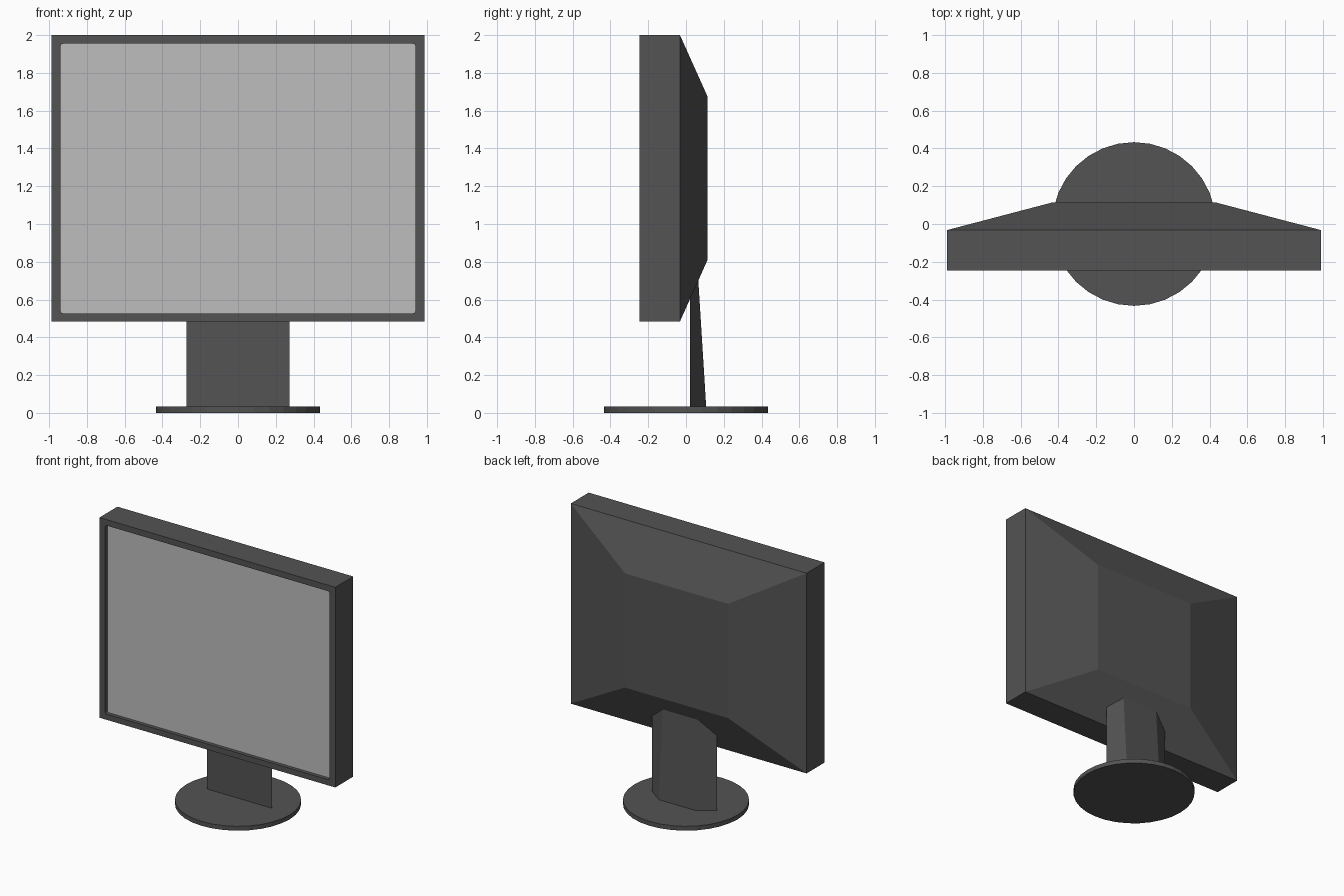
import bpy, bmesh, math

if "Cube" in bpy.data.objects:
    bpy.data.objects.remove(bpy.data.objects["Cube"])


def material(name, r, g, b):
    m = bpy.data.materials.new(name)
    m.diffuse_color = (r, g, b, 1)
    m.use_nodes = True
    m.node_tree.nodes["Principled BSDF"].inputs["Base Color"].default_value = m.diffuse_color
    return m


DARK = material("dark_grey_plastic", 0.087, 0.087, 0.087)
SCREEN = material("light_grey_screen", 0.51, 0.51, 0.51)


def finish(name, bm, mat):
    bmesh.ops.recalc_face_normals(bm, faces=bm.faces)
    mesh = bpy.data.meshes.new(name)
    bm.to_mesh(mesh)
    bm.free()
    mesh.materials.append(mat)
    ob = bpy.data.objects.new(name, mesh)
    bpy.context.collection.objects.link(ob)
    return ob


def loft(name, rings, mat):
    """Closed solid through matching rings of points."""
    bm = bmesh.new()
    loops = [[bm.verts.new(p) for p in ring] for ring in rings]
    n = len(loops[0])
    for a, b in zip(loops, loops[1:]):
        for i in range(n):
            j = (i + 1) % n
            bm.faces.new((a[i], a[j], b[j], b[i]))
    bm.faces.new(loops[0])
    bm.faces.new(loops[-1])
    return finish(name, bm, mat)


def rect(hw, z0, z1, y):
    return [(-hw, y, z0), (hw, y, z0), (hw, y, z1), (-hw, y, z1)]


def rounded_rect(hw, z0, z1, y, r, steps=3):
    pts = []
    for k, (cx, cz) in enumerate([(hw - r, z1 - r), (r - hw, z1 - r),
                                  (r - hw, z0 + r), (hw - r, z0 + r)]):
        for s in range(steps + 1):
            a = math.pi / 2 * (k + s / steps)
            pts.append((cx + r * math.cos(a), y, cz + r * math.sin(a)))
    return pts


FRONT, MID, BACK = -0.247, -0.032, 0.114

# Housing: straight rim, then tapering to the smaller back panel
housing = loft("housing", [rect(0.988, 0.484, 2.0, FRONT),
                           rect(0.988, 0.484, 2.0, MID),
                           rect(0.432, 0.81, 1.675, BACK)], DARK)

# Screen recess
opening = [rounded_rect(0.94, 0.527, 1.955, y, 0.015) for y in (FRONT - 0.1, FRONT + 0.036)]
cutter = loft("recess_cutter", opening, DARK)
cutter.hide_render = True
cutter.hide_viewport = False
cutter.display_type = 'WIRE'
mod = housing.modifiers.new("recess", 'BOOLEAN')
mod.operation = 'DIFFERENCE'
mod.solver = 'EXACT'
mod.object = cutter
bpy.context.view_layer.objects.active = housing
bpy.ops.object.modifier_apply(modifier=mod.name)
bpy.data.objects.remove(cutter, do_unlink=True)

# Screen plate lying in the recess
loft("screen", [rounded_rect(0.94, 0.527, 1.955, y, 0.015)
                for y in (FRONT + 0.028, FRONT + 0.036)], SCREEN)

# Neck: trapezoid section, leaning back face, top cut to the housing slope
neck_profile = [((0.272, 0.02), (0.02, 0.605)), ((0.152, 0.107), (0.065, 0.705))]
half = [((x, y, 0.03), (x, ty, tz)) for (x, y), (ty, tz) in neck_profile]
mirrored = [((-b[0], *b[1:]), (-t[0], *t[1:])) for b, t in reversed(half)]
outline = half + mirrored
loft("neck", [[b for b, t in outline], [t for b, t in outline]], DARK)

# Round base
bm = bmesh.new()
bmesh.ops.create_cone(bm, cap_ends=True, segments=32, radius1=0.433, radius2=0.433, depth=0.033)
bmesh.ops.translate(bm, verts=bm.verts, vec=(0, 0, 0.0165))
finish("base", bm, DARK)
